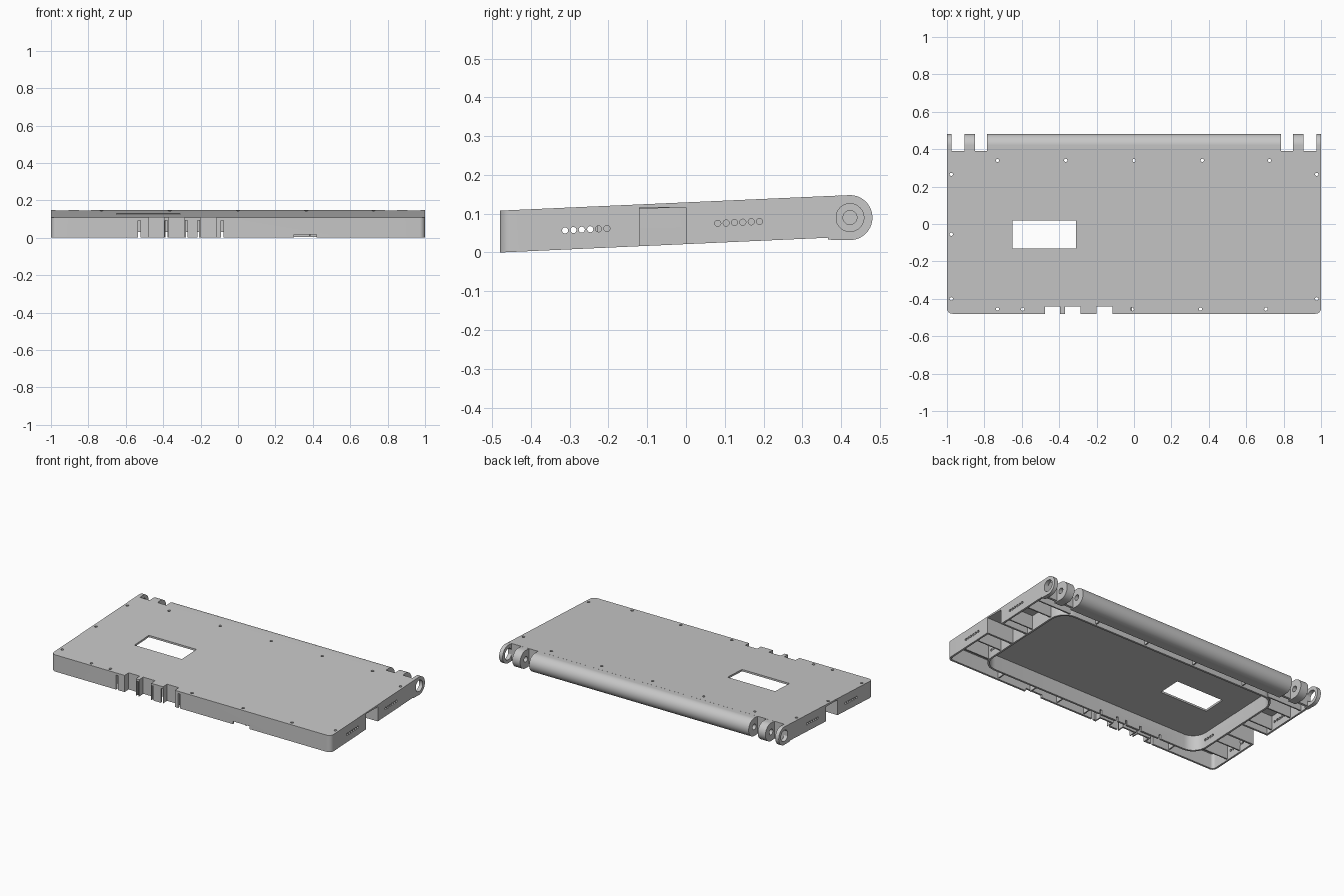
import bpy, bmesh, math
from mathutils import Matrix, Vector

if "Cube" in bpy.data.objects:
    bpy.data.objects.remove(bpy.data.objects["Cube"])

grey = bpy.data.materials.new("plain_grey")
grey.diffuse_color = (0.57, 0.57, 0.57, 1)
grey.use_nodes = True
grey.node_tree.nodes["Principled BSDF"].inputs["Base Color"].default_value = grey.diffuse_color


def low(y):                      # sloping underside
    return 0.045 * (y + 0.48)


def high(y):                     # sloping top
    return 0.108 + 0.0444 * (y + 0.48)


def under(y):                    # underside of the top plate
    return high(y) - 0.012


def finish(name, bm):
    bmesh.ops.recalc_face_normals(bm, faces=bm.faces)
    me = bpy.data.meshes.new(name)
    bm.to_mesh(me)
    bm.free()
    me.materials.append(grey)
    ob = bpy.data.objects.new(name, me)
    bpy.context.collection.objects.link(ob)
    return ob


def loft(bm, a, b):
    """Closed solid between two matching rings of points."""
    a = [bm.verts.new(p) for p in a]
    b = [bm.verts.new(p) for p in b]
    n = len(a)
    bm.faces.new(a[::-1])
    bm.faces.new(b)
    for i in range(n):
        j = (i + 1) % n
        bm.faces.new((a[i], a[j], b[j], b[i]))


def rounded(x0, x1, y0, y1, rf, rb, n=8):
    """Plan outline with front and back corner radii."""
    pts = []
    for cx, cy, r, start in ((x0 + rf, y0 + rf, rf, 180), (x1 - rf, y0 + rf, rf, 270),
                             (x1 - rb, y1 - rb, rb, 0), (x0 + rb, y1 - rb, rb, 90)):
        steps = n if r > 0 else 0
        for i in range(steps + 1):
            t = math.radians(start + 90 * i / max(steps, 1))
            pts.append((cx + r * math.cos(t), cy + r * math.sin(t)))
    return pts


def slab(bm, pts, zlo, zhi):
    f = zlo if callable(zlo) else lambda y: zlo
    g = zhi if callable(zhi) else lambda y: zhi
    loft(bm, [(x, y, f(y)) for x, y in pts], [(x, y, g(y)) for x, y in pts])


def box(bm, x0, x1, y0, y1, zlo, zhi):
    x0, x1 = sorted((x0, x1))
    slab(bm, [(x0, y0), (x1, y0), (x1, y1), (x0, y1)], zlo, zhi)


def rod(bm, p, q, r, n=20):
    p, q = Vector(p), Vector(q)
    rot = (q - p).to_track_quat('Z', 'Y').to_matrix().to_4x4()
    bmesh.ops.create_cone(bm, cap_ends=True, segments=n, radius1=r, radius2=r,
                          depth=(q - p).length, matrix=Matrix.Translation((p + q) / 2) @ rot)


def area(me):
    return sum(p.area for p in me.polygons)


def cut(ob, shape, *args):
    """Subtract one shape, trying another solver if the result collapses."""
    bm = bmesh.new()
    shape(bm, *args)
    tool = finish("cutter", bm)
    tool.hide_render = True
    before = area(ob.data)
    for solver in ('EXACT', 'MANIFOLD', 'FLOAT'):
        mod = ob.modifiers.new("cut", 'BOOLEAN')
        mod.operation = 'DIFFERENCE'
        mod.solver = solver
        mod.object = tool
        bpy.context.view_layer.update()
        dg = bpy.context.evaluated_depsgraph_get()
        me = bpy.data.meshes.new_from_object(ob.evaluated_get(dg))
        ob.modifiers.remove(mod)
        if 0.2 * before < area(me) < 3 * before:
            ob.data = me
            break
    bpy.data.objects.remove(tool)


RECESSES = ((-0.475, -0.395), (-0.37, -0.285), (-0.2, -0.115))
SLOTS = (-0.528, -0.383, -0.276, -0.209, -0.085)
VENTS = [(-0.312 + 0.0216 * i, 0.057 + 0.001 * i) for i in range(6)] + \
        [(0.082 + 0.0216 * i, 0.075 + 0.001 * i) for i in range(6)]

# shell: sloping tray, open underneath
bm = bmesh.new()
slab(bm, rounded(-1, 1, -0.48, 0.39, 0.03, 0), low, high)
shell = finish("shell", bm)
cut(shell, slab, rounded(-0.988, 0.988, -0.468, 0.375, 0.02, 0), -0.1, under)

# display window, front recesses, narrow slots, lower front notch and side notches
cut(shell, box, -0.65, -0.31, -0.13, 0.018, 0.05, 0.3)
for a, b in RECESSES:
    cut(shell, box, a, b, -0.55, -0.44, -0.1, 0.3)
for x in SLOTS:
    cut(shell, box, x - 0.007, x + 0.007, -0.55, -0.46, -0.1, 0.0935)
cut(shell, box, 0.3, 0.42, -0.55, -0.46, -0.1, 0.018)
for s in (-1, 1):
    cut(shell, box, s * 0.815, s * 1.1, -0.12, 0, -0.1, 0.1155)

# screw holes through the top, vent holes through the side walls
holes = [(x, -0.455) for x in (-0.73, -0.595, -0.01, 0.355, 0.705)]
holes += [(x, 0.34) for x in (-0.73, -0.365, 0, 0.365, 0.725)]
holes += [(-0.977, y) for y in (0.265, -0.055, -0.4)] + [(0.977, y) for y in (0.265, -0.4)]
for x, y in holes:
    cut(shell, rod, (x, y, 0.08), (x, y, 0.2), 0.009, 12)
for y, z in VENTS:
    for s in (-1, 1):
        cut(shell, rod, (s * 0.96, y, z), (s * 1.05, y, z), 0.008, 12)

# inner frame with rounded corners
bm = bmesh.new()
slab(bm, rounded(-0.81, 0.81, -0.41, 0.32, 0.1, 0.1), low, lambda y: high(y) - 0.008)
frame = finish("inner_frame", bm)
cut(frame, slab, rounded(-0.798, 0.798, -0.398, 0.308, 0.088, 0.088), -0.1, 0.3)
for y, z in VENTS[:4]:
    cut(frame, rod, (-0.9, y, z), (0.9, y, z), 0.008, 12)
for x in SLOTS:
    cut(frame, box, x - 0.007, x + 0.007, -0.43, -0.38, -0.1, 0.03)

# recess backs and cheeks
bm = bmesh.new()
for a, b in RECESSES:
    box(bm, a - 0.008, b + 0.008, -0.44, -0.43, low, under)
    for x0 in (a - 0.008, b):
        box(bm, x0, x0 + 0.008, -0.469, -0.43, low, under)
finish("recess_walls", bm)

# walls either side of the side notches
bm = bmesh.new()
for s in (-1, 1):
    for y in (-0.132, 0):
        box(bm, s * 0.8, s * 0.999, y, y + 0.012, low, under)
finish("notch_walls", bm)

# stiffening ribs between frame and shell
bm = bmesh.new()
for s in (-1, 1):
    for y in (-0.35, -0.235, 0.05, 0.215, 0.31):
        box(bm, s * (0.8 if y < 0.3 else 0.74), s * 0.99, y, y + 0.008,
            lambda v: low(v) + 0.008, under)
for x in (-0.66, -0.02, 0.18, 0.38, 0.62):
    box(bm, x, x + 0.008, -0.47, -0.405, lambda v: low(v) + 0.008, under)
for x in (-0.55, -0.18, 0.18, 0.55):
    box(bm, x, x + 0.008, 0.315, 0.38, lambda v: low(v) + 0.008, under)
finish("ribs", bm)

# hinge: barrel, knuckles and end rings sharing one profile
CY, CZ, R = 0.423, 0.09, 0.058
profile = [(0.366, 0.145), (0.366, 0.033)]
for i in range(33):
    t = math.radians(-95 + 188 * i / 32)
    profile.append((CY + R * math.cos(t), CZ + R * math.sin(t)))


def hinge(name, x0, x1, bores):
    b = bmesh.new()
    loft(b, [(x0, y, z) for y, z in profile], [(x1, y, z) for y, z in profile])
    ob = finish(name, b)
    for p, q, r in bores:
        cut(ob, rod, (p, CY, CZ), (q, CY, CZ), r, 32)
    return ob


parts = [hinge("hinge_barrel", -0.785, 0.785, ((-0.9, -0.7, 0.018), (0.7, 0.9, 0.018)))]
for s, side in ((-1, "left"), (1, "right")):
    for label, a, b, r in (("hinge_knuckle", 0.85, 0.905, 0.018), ("end_ring", 0.975, 1.0, 0.036)):
        x0, x1 = sorted((s * a, s * b))
        parts.append(hinge(side + "_" + label, x0, x1, ((x0 - 0.05, x1 + 0.05, r),)))

# smooth the round parts, keeping edges sharp
bpy.ops.object.select_all(action='DESELECT')
for ob in parts + [shell, frame]:
    ob.select_set(True)
bpy.context.view_layer.objects.active = shell
bpy.ops.object.shade_smooth_by_angle(angle=math.radians(30))
